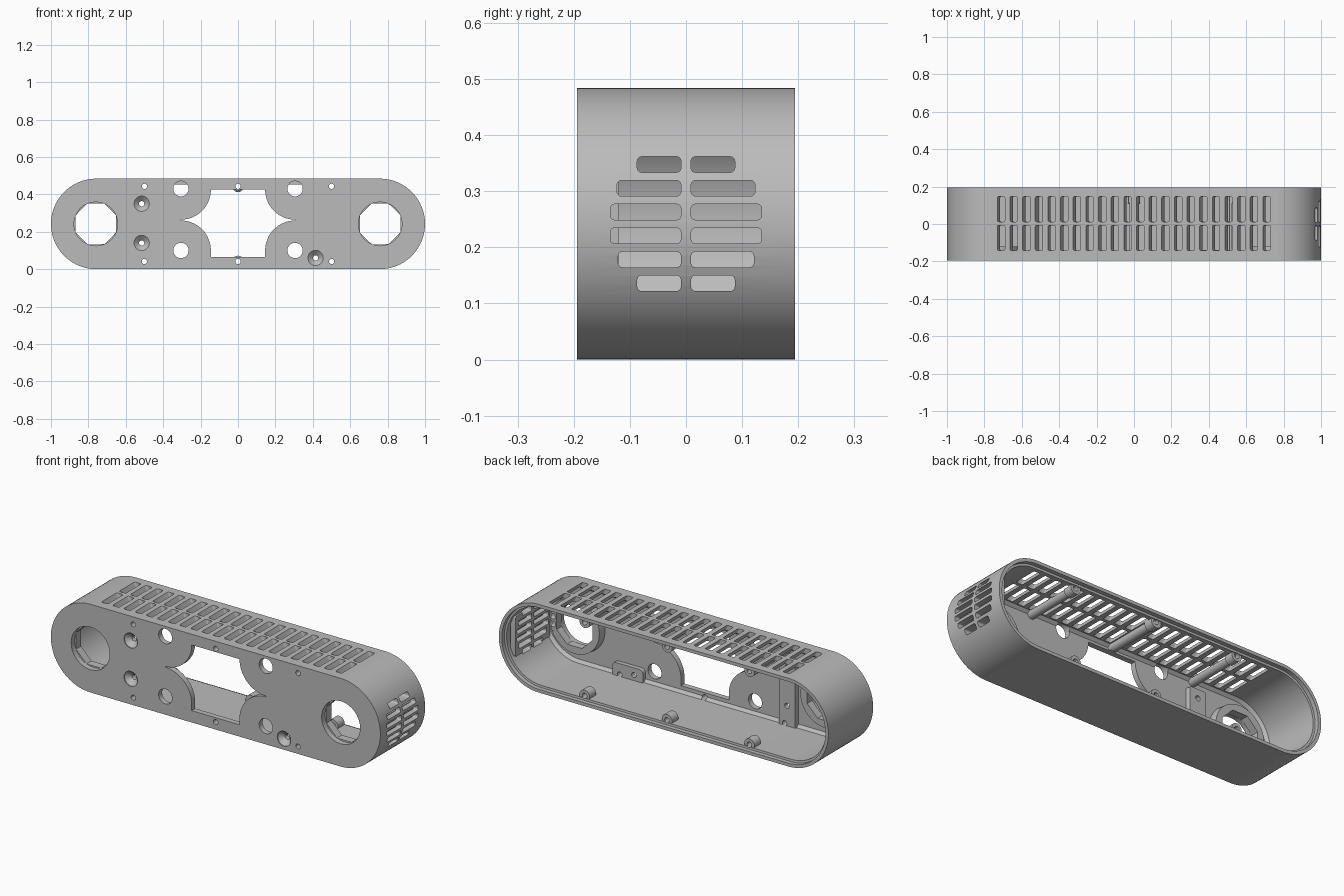
import bpy, bmesh
from math import sin, cos, pi, radians

if "Cube" in bpy.data.objects:
    bpy.data.objects.remove(bpy.data.objects["Cube"])

grey = bpy.data.materials.new("matte_grey")
grey.use_nodes = True
grey.diffuse_color = (0.5, 0.5, 0.5, 1)
grey.node_tree.nodes["Principled BSDF"].inputs["Base Color"].default_value = (0.5, 0.5, 0.5, 1)

MID, R, CX, DEPTH = 0.242, 0.242, 0.758, 0.194
WALL = 0.03
FLOOR = -DEPTH + WALL
AXES = {"x": lambda u, v, p: (p, u, v),
        "y": lambda u, v, p: (u, p, v),
        "z": lambda u, v, p: (u, v, p)}


# Outline helpers
def arc(cx, cy, r, a0, a1, n):
    return [(cx + r * cos(radians(a0 + (a1 - a0) * i / n)),
             cy + r * sin(radians(a0 + (a1 - a0) * i / n))) for i in range(n + 1)]


def circle(cx, cy, r, n=32):
    return arc(cx, cy, r, 0, 360, n)[:-1]


def stadium(r):
    return arc(CX, MID, r, -90, 90, 40) + arc(-CX, MID, r, 90, 270, 40)


def rounded(x0, x1, y0, y1, r, n=4):
    return (arc(x1 - r, y1 - r, r, 0, 90, n) + arc(x0 + r, y1 - r, r, 90, 180, n)
            + arc(x0 + r, y0 + r, r, 180, 270, n) + arc(x1 - r, y0 + r, r, 270, 360, n))


def octagon(cx, cy, a):
    pts = []
    for i in range(32):
        t = 2 * pi * i / 32
        d = (t + pi / 8) % (pi / 4) - pi / 8
        pts.append((cx + a / cos(d) * cos(t), cy + a / cos(d) * sin(t)))
    return pts


# Solid through a series of (outline, position) sections
def loft(bm, axis, *sections):
    rings = [[bm.verts.new(AXES[axis](u, v, p)) for u, v in pts] for pts, p in sections]
    faces = [bm.faces.new(rings[0]), bm.faces.new(rings[-1])]
    n = len(rings[0])
    for a, b in zip(rings, rings[1:]):
        for i in range(n):
            j = (i + 1) % n
            faces.append(bm.faces.new((a[i], a[j], b[j], b[i])))
    bmesh.ops.recalc_face_normals(bm, faces=faces)


def make(name, bm):
    me = bpy.data.meshes.new(name)
    bm.to_mesh(me)
    bm.free()
    me.materials.append(grey)
    ob = bpy.data.objects.new(name, me)
    bpy.context.scene.collection.objects.link(ob)
    return ob


def combine(target, bm, operation):
    tool = make("helper", bm)
    tool.hide_render = True
    mod = target.modifiers.new("cut", "BOOLEAN")
    mod.object, mod.operation, mod.solver = tool, operation, "EXACT"
    bpy.context.view_layer.objects.active = target
    bpy.ops.object.modifier_apply(modifier=mod.name)
    bpy.data.objects.remove(tool)


# Hollow shell, open at the back, with a stepped rim
bm = bmesh.new()
loft(bm, "y", (stadium(R), -DEPTH), (stadium(R), DEPTH))
shell = make("enclosure_shell", bm)
bm = bmesh.new()
inner = R - WALL
loft(bm, "y", (stadium(inner - 0.015), FLOOR), (stadium(inner), FLOOR + 0.015),
     (stadium(inner), 0.17), (stadium(inner + 0.012), 0.171), (stadium(inner + 0.012), 0.25))
combine(shell, bm, "DIFFERENCE")

# Inner posts, rings and mounting plates
bm = bmesh.new()
POSTS = (-0.5, 0, 0.5)
for x in POSTS:
    top = [circle(x, 0.443, r, 24) for r in (0.024, 0.031)]
    loft(bm, "y", (top[0], FLOOR - 0.01), (top[0], 0.11), (top[1], 0.115), (top[1], 0.165))
    low = circle(x, 0.041, 0.031, 24)
    loft(bm, "y", (low, 0.11), (low, 0.165))
for s in (-1, 1):
    loft(bm, "y", (circle(s * 0.76, MID, 0.155, 48), FLOOR - 0.01),
         (circle(s * 0.76, MID, 0.15, 48), -0.12))
loft(bm, "y", (rounded(-0.57, -0.46, 0.02, 0.40, 0.01), FLOOR - 0.01),
     (rounded(-0.565, -0.465, 0.02, 0.40, 0.01), -0.14))
loft(bm, "y", (rounded(0.36, 0.545, 0.02, 0.1, 0.02), FLOOR - 0.01),
     (rounded(0.36, 0.545, 0.02, 0.1, 0.02), -0.14))
loft(bm, "x", (rounded(-0.15, 0.15, MID - 0.11, MID + 0.11, 0.01), 0.93),
     (rounded(-0.15, 0.15, MID - 0.11, MID + 0.11, 0.01), 0.96))
combine(shell, bm, "UNION")

bm = bmesh.new()
# Central window between four round lobes
half = (arc(0.305, 0.425, 0.16, 180, 270, 20) + arc(0.305, 0.10, 0.16, 90, 180, 20)
        + [(0.145, 0.065)])
window = half + [(-x, z) for x, z in reversed(half)]
loft(bm, "y", (window, -0.25), (window, -0.15))

# Large side openings and four round holes
for s in (-1, 1):
    loft(bm, "y", (circle(s * 0.76, MID, 0.117), -0.25), (circle(s * 0.76, MID, 0.117), FLOOR),
         (octagon(s * 0.76, MID, 0.109), FLOOR + 0.001), (octagon(s * 0.76, MID, 0.109), -0.05))
    for z in (0.10, 0.43):
        hole = circle(s * 0.305, z, 0.041)
        loft(bm, "y", (hole, -0.25), (hole, -0.15))

# Screw channels and countersunk holes
for x in POSTS:
    for z in (0.443, 0.041):
        hole = circle(x, z, 0.014, 16)
        loft(bm, "y", (hole, -0.25), (hole, 0.25))
for x, z in ((-0.515, 0.35), (-0.515, 0.14), (0.415, 0.06)):
    wide, small = circle(x, z, 0.041), circle(x, z, 0.014)
    loft(bm, "y", (wide, -0.25), (wide, -DEPTH + 0.005), (small, -0.165), (small, -0.1))

# End grille: six rows in two columns
for i, w in enumerate((0.087, 0.121, 0.135, 0.135, 0.123, 0.087)):
    z = 0.136 + 0.0423 * i
    for s in (-1, 1):
        y0, y1 = sorted((s * 0.009, s * w))
        slot = rounded(y0, y1, z - 0.014, z + 0.014, 0.008)
        loft(bm, "x", (slot, 0.88), (slot, 1.1))
combine(shell, bm, "DIFFERENCE")

# Top grille: two rows of slanted slots
bm = bmesh.new()
for i in range(22):
    x = (i - 10.5) * 0.0676
    for y0, y1 in ((0.012, 0.147), (-0.142, -0.007)):
        loft(bm, "z", (rounded(x - 0.004, x + 0.036, y0, y1, 0.008), 2 * R - WALL - 0.004),
             (rounded(x - 0.022, x + 0.018, y0, y1, 0.008), 2 * R + 0.002))
combine(shell, bm, "DIFFERENCE")

# One colour, smooth curves with crisp edges
shell.data.materials.clear()
shell.data.materials.append(grey)
for f in shell.data.polygons:
    f.material_index = 0
bpy.ops.object.select_all(action="DESELECT")
shell.select_set(True)
bpy.context.view_layer.objects.active = shell
bpy.ops.object.shade_smooth_by_angle(angle=radians(30))
